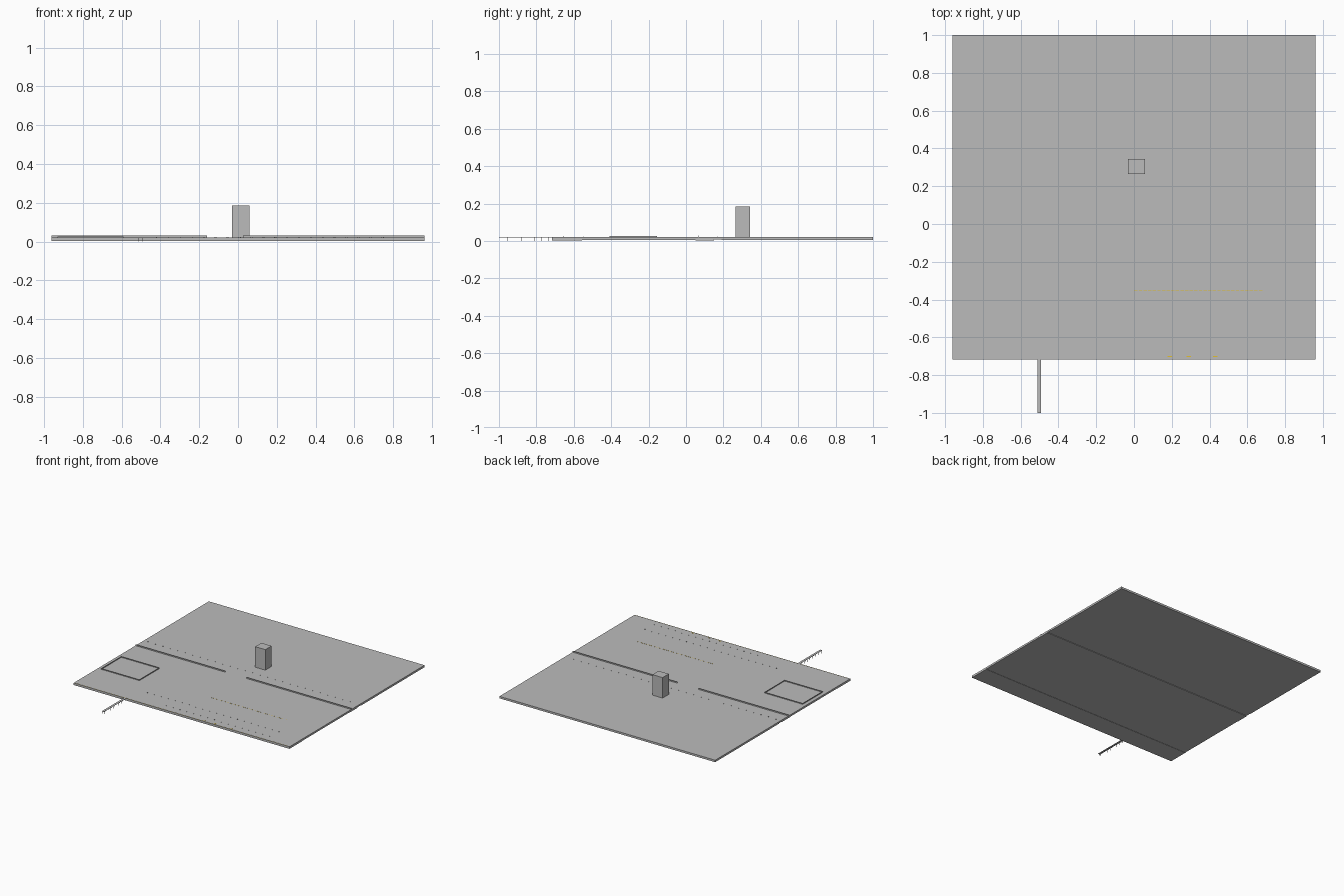
import bpy
import bmesh
from mathutils import Matrix, Vector

cube = bpy.data.objects.get("Cube")
if cube:
    bpy.data.objects.remove(cube, do_unlink=True)


def make_material(name, colour):
    mat = bpy.data.materials.new(name)
    mat.use_nodes = True
    mat.diffuse_color = (*colour, 1)
    mat.node_tree.nodes["Principled BSDF"].inputs["Base Color"].default_value = (*colour, 1)
    return mat


GREY = make_material("plain grey", (0.5, 0.5, 0.5))
YELLOW = make_material("marking yellow", (0.75, 0.52, 0.03))


def boxes(name, spans, mat=GREY):
    """One object from boxes given as x, y and z ranges."""
    bm = bmesh.new()
    for xs, ys, zs in spans:
        low, high = (Vector(p) for p in zip(xs, ys, zs))
        place = Matrix.Translation((low + high) / 2) @ Matrix.Diagonal((*(high - low), 1))
        bmesh.ops.create_cube(bm, size=1, matrix=place)
    mesh = bpy.data.meshes.new(name)
    bm.to_mesh(mesh)
    bm.free()
    mesh.materials.append(mat)
    obj = bpy.data.objects.new(name, mesh)
    bpy.context.collection.objects.link(obj)
    return obj


def row(start, end, count, y, size, low, high):
    """Evenly spaced small boxes along x."""
    step = (end - start) / (count - 1)
    return [((start + i * step - size / 2, start + i * step + size / 2),
             (y - size / 2, y + size / 2), (low, high)) for i in range(count)]


EDGE, FRONT, BACK, TOP = 0.96, -0.717, 1.0, 0.02

# Ground laid in strips, with shallow steps underneath
cuts = [FRONT, -0.555, 0.05, 0.15, 0.19, BACK]
bottoms = [0.003, 0.005, 0.003, 0.007, 0.004]
boxes("ground_strips", [((-EDGE, EDGE), (a, b), (z, TOP))
                        for a, b, z in zip(cuts, cuts[1:], bottoms)])

# Tower block
boxes("tower_block", [((-0.032, 0.058), (0.264, 0.343), (TOP, 0.185))])

# Long wall with an opening
boxes("boundary_wall", [(xs, (0.068, 0.07), (TOP, 0.03))
                        for xs in ((-EDGE, -0.16), (0.027, EDGE))])

# Low walled enclosure
left, right, near, far, t = -0.93, -0.59, -0.41, -0.155, 0.002
boxes("enclosure_wall",
      [((left, right), (y, y + t), (TOP, 0.027)) for y in (near, far - t)]
      + [((x, x + t), (near + t, far - t), (TOP, 0.027)) for x in (left, right - t)])

# Rows of small posts
posts = row(-0.92, 0.88, 28, 0.17, 0.003, TOP, 0.024)
posts += row(-0.42, 0.75, 20, -0.55, 0.003, TOP, 0.024)
posts += row(-0.18, 0.74, 16, -0.655, 0.003, TOP, 0.024)
boxes("small_posts", posts)

# Yellow ground markings
boxes("dashed_line", [((x - 0.009, x + 0.009), (y - 0.001, y + 0.001), z)
                      for (x, _), (y, _), z in row(0.01, 0.67, 28, -0.35, 0, TOP, 0.0208)], YELLOW)
boxes("front_marks", [((x - 0.012, x + 0.012), (-0.703, -0.699), (TOP, 0.021))
                      for x in (0.19, 0.29, 0.43)], YELLOW)
boxes("front_line", [((-EDGE, EDGE), (-0.715, -0.714), (TOP, 0.0205))], YELLOW)

# Jetty deck on paired legs
boxes("jetty_deck", [((-0.512, -0.493), (-1.0, FRONT), (0.0185, TOP))])
boxes("jetty_legs", [((x, x + t), (y, y + t), (0, 0.0185))
                     for y in (-0.99 + 0.036 * i for i in range(8)) for x in (-0.512, -0.495)])
